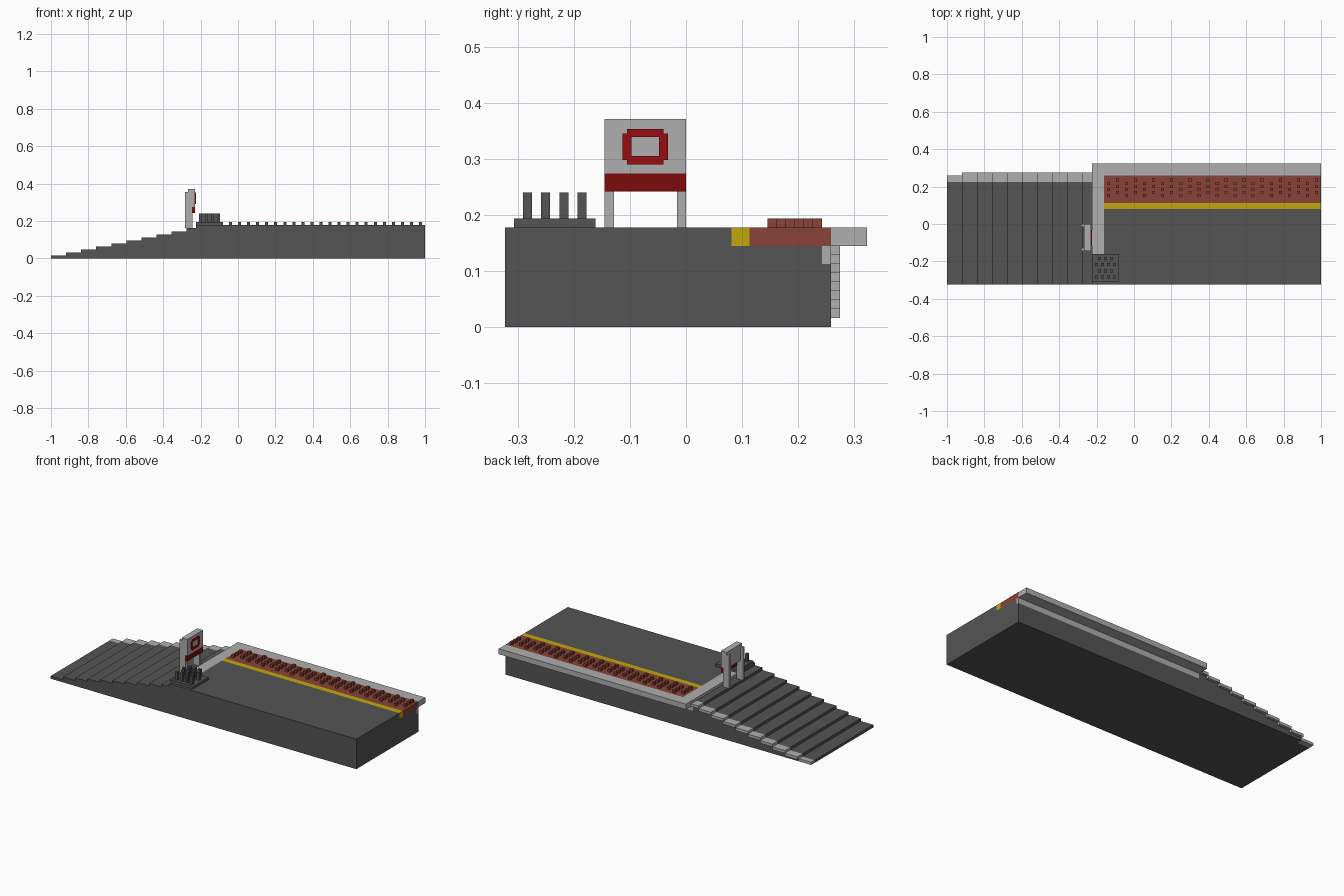
import bpy, bmesh
from mathutils import Vector

old = bpy.data.objects.get("Cube")
if old:
    bpy.data.objects.remove(old, do_unlink=True)

U = 2 / 124                      # one block
ORIGIN = Vector((62, 20, 0))     # block coordinates of the centre


def material(name, rgb):
    m = bpy.data.materials.new(name)
    m.use_nodes = True
    m.diffuse_color = (*rgb, 1)
    bsdf = m.node_tree.nodes["Principled BSDF"]
    bsdf.inputs["Base Color"].default_value = (*rgb, 1)
    bsdf.inputs["Roughness"].default_value = 0.9
    return m


DARK = material("dark grey", (0.09, 0.09, 0.09))
LIGHT = material("light grey", (0.43, 0.43, 0.43))
BRICK = material("brick red", (0.25, 0.057, 0.038))
YELLOW = material("yellow", (0.54, 0.39, 0.004))
MAROON = material("dark red", (0.21, 0.003, 0.004))
RED = material("red", (0.31, 0.004, 0.005))


def finish(name, bm, mat):
    bmesh.ops.recalc_face_normals(bm, faces=bm.faces)
    for v in bm.verts:
        v.co = (v.co - ORIGIN) * U
    me = bpy.data.meshes.new(name)
    bm.to_mesh(me)
    bm.free()
    me.materials.append(mat)
    ob = bpy.data.objects.new(name, me)
    bpy.context.collection.objects.link(ob)
    return ob


def boxes(name, mat, spans):
    """One object from boxes given as (x0, x1, y0, y1, z0, z1) in blocks."""
    bm = bmesh.new()
    for x0, x1, y0, y1, z0, z1 in spans:
        made = bmesh.ops.create_cube(bm, size=1)["verts"]
        for v in made:
            v.co = (x0 + (v.co.x + .5) * (x1 - x0),
                    y0 + (v.co.y + .5) * (y1 - y0),
                    z0 + (v.co.z + .5) * (z1 - z0))
    return finish(name, bm, mat)


def prism(name, mat, outline, axis, a, b):
    """Extrude an outline along an axis from a to b."""
    def point(p):
        q = list(p)
        q.insert(axis, a)
        return q
    bm = bmesh.new()
    face = bm.faces.new([bm.verts.new(point(p)) for p in outline])
    out = bmesh.ops.extrude_face_region(bm, geom=[face])
    shift = Vector((0, 0, 0))
    shift[axis] = b - a
    bmesh.ops.translate(bm, vec=shift,
                        verts=[g for g in out["geom"] if isinstance(g, bmesh.types.BMVert)])
    return finish(name, bm, mat)


def stair_outline(first, drop):
    """Stepped side profile, each tread five blocks long and one high."""
    pts = [(48, 0), (5 * first, 0)]
    for k in range(first, 10):
        pts += [(5 * k, k + 1 - drop), (min(5 * k + 5, 48), k + 1 - drop)]
    clean = []
    for p in pts:
        if not clean or clean[-1] != p:
            clean.append(p)
    return clean


# Stairs and the light edging along their back side
prism("stairs", DARK, stair_outline(0, 0), 1, 0, 34)
prism("stair_core", DARK, stair_outline(1, 1), 1, 34, 36)
boxes("stair_edging", LIGHT,
      [(5 * k, min(5 * k + 5, 48), 34, 37 if k else 36, k, k + 1) for k in range(10)])

# Platform body
prism("platform", DARK,
      [(0, 0), (36, 0), (36, 7), (35, 7), (35, 9), (25, 9), (25, 11), (0, 11)],
      0, 52, 124)
prism("platform_landing", DARK,
      [(0, 0), (36, 0), (36, 7), (35, 7), (35, 9), (10, 9), (10, 11), (0, 11)],
      0, 48, 52)
boxes("ledge_band", LIGHT, [(48, 124, 35, 36, 7, 9)])

# L-shaped kerb
prism("kerb", LIGHT,
      [(48, 10), (52, 10), (52, 36), (124, 36), (124, 40), (48, 40)], 2, 9, 11)

# Safety line and tactile paving with staggered bumps
boxes("safety_line", YELLOW, [(52, 124, 25, 27, 9, 11)])
boxes("tactile_paving", BRICK, [(52, 124, 27, 36, 9, 11)])
boxes("tactile_bumps", BRICK,
      [(53 + 3 * c, 54 + 3 * c, y, y + 1, 11, 12)
       for c in range(24) for y in range(29 + c % 2, 35, 2)])

# Base block with staggered pegs
boxes("peg_base", DARK, [(48, 57, 1, 10, 11, 12)])
boxes("pegs", DARK,
      [(x, x + 1, y, y + 1, 12, 15 - .1)
       for i, y in enumerate((2, 4, 6, 8)) for x in range(49 + i % 2, 56, 2)]).scale.z = 1

# Sign on two posts
boxes("sign_posts", LIGHT, [(44.5, 47, y, y + 1, 10, 22) for y in (11.02, 18.98)])
boxes("sign_panel", LIGHT, [(45.5, 47.8, 11, 20, 17, 23)])
boxes("sign_beam", MAROON, [(46.8, 47.8, 11, 20, 15, 17)])
boxes("sign_ring", RED,
      [(47.8, 48, 13.5, 17.5, z, z + .9) for z in (18, 21)] +
      [(47.8, 48, y, y + 1, 18.5, 21.4) for y in (13, 17)])
